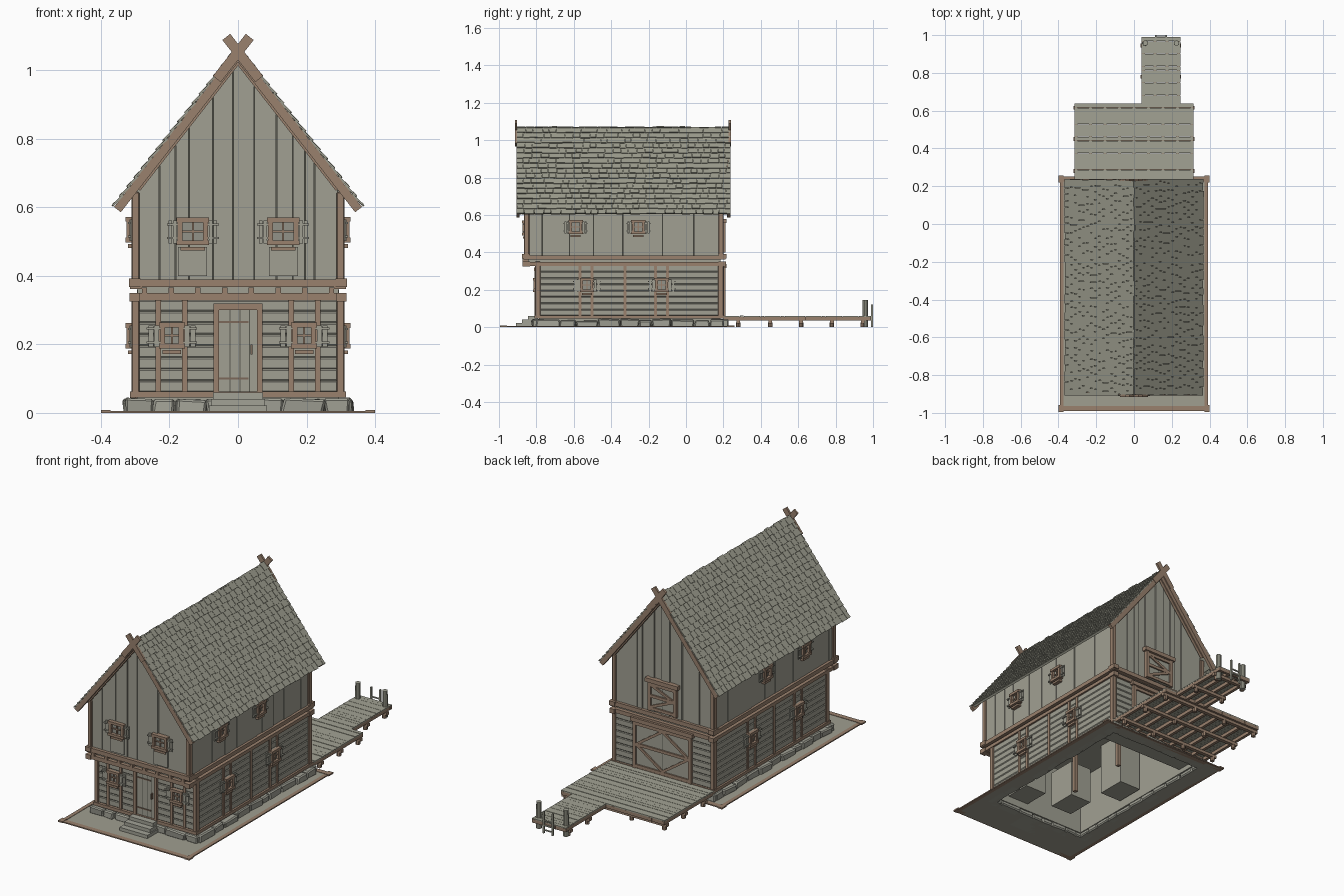
import bpy, bmesh, math, random
from mathutils import Matrix, Vector

random.seed(4)
if "Cube" in bpy.data.objects:
    bpy.data.objects.remove(bpy.data.objects["Cube"])


def material(name, r, g, b):
    m = bpy.data.materials.new(name)
    m.use_nodes = True
    m.diffuse_color = (r, g, b, 1)
    m.node_tree.nodes["Principled BSDF"].inputs["Base Color"].default_value = (r, g, b, 1)
    return m


WALL = material("weathered boards", .355, .35, .29)
TIMBER = material("brown timber", .32, .22, .155)
SHINGLE = material("grey shingle", .33, .33, .265)
SEAM = material("dark seam", .1, .1, .08)
STONE = material("pale stone", .36, .36, .305)
GROUND = material("ground", .35, .345, .28)
DECK = material("deck planks", .365, .365, .295)
IRON = material("rusty iron", .2, .14, .1)
GLASS = material("window glass", .29, .29, .25)
parts = {}
WORLD = Matrix()


def mesh_of(part, mat):
    return parts.setdefault(part, (bmesh.new(), mat))[0]


def solid(part, mat, m, size):
    return bmesh.ops.create_cube(mesh_of(part, mat), size=1, matrix=m @ Matrix.Diagonal((*size, 1)))["verts"]


def block(part, mat, x0, x1, y0, y1, z0, z1, frame=WORLD):
    m = frame @ Matrix.Translation(((x0 + x1) / 2, (y0 + y1) / 2, (z0 + z1) / 2))
    return solid(part, mat, m, (abs(x1 - x0), abs(y1 - y0), abs(z1 - z0)))


# Panel on a wall: u along the wall, o outwards
def panel(part, mat, frame, u0, u1, z0, z1, o0, o1):
    block(part, mat, u0, u1, -o0, -o1, z0, z1, frame)


def prism(part, mat, points, offset, frame=WORLD):
    bm = mesh_of(part, mat)
    a = [bm.verts.new(frame @ Vector(p)) for p in points]
    b = [bm.verts.new(frame @ (Vector(p) + Vector(offset))) for p in points]
    bm.faces.new(a)
    bm.faces.new(b[::-1])
    for i in range(len(a)):
        j = (i + 1) % len(a)
        bm.faces.new((a[i], b[i], b[j], a[j]))


def brace(part, mat, frame, u0, z0, u1, z1, width, out):
    m = frame @ Matrix.Translation(((u0 + u1) / 2, -out, (z0 + z1) / 2))
    m = m @ Matrix.Rotation(-math.atan2(z1 - z0, u1 - u0), 4, 'Y')
    solid(part, mat, m, (math.hypot(u1 - u0, z1 - z0), .01, width))


def wall_frame(deg, x, y):
    return Matrix.Translation((x, y, 0)) @ Matrix.Rotation(math.radians(deg), 4, 'Z')


LOW_FRONT, UP_FRONT = wall_frame(0, 0, -.785), wall_frame(0, 0, -.845)
BACK = wall_frame(180, 0, .185)
SIDES = [(1, wall_frame(90, .295, 0)), (-1, wall_frame(-90, -.295, 0))]


def roof_z(x):
    return 1.045 - 1.28 * abs(x)


def splits(a, b, lo, hi):
    cuts = [a]
    while cuts[-1] + hi < b:
        cuts.append(cuts[-1] + random.uniform(lo, hi))
    return list(zip(cuts, cuts[1:] + [b]))


# Horizontal siding with softly worn edges
def siding(frame, u0, u1, rows=8):
    h = .27 / rows
    for i in range(rows):
        z = .06 + i * h
        profile = [(u0, .004, z), (u0, -.008, z), (u0, -.011, z + .12 * h),
                   (u0, -.011, z + .88 * h), (u0, -.008, z + h), (u0, .004, z + h)]
        prism("log_siding", WALL, profile, (u1 - u0, 0, 0), frame)


def gable_boards(frame):
    for a, b in splits(-.293, .293, .022, .075):
        b -= .0025
        top = [(b, roof_z(b))] + ([(0, roof_z(0))] if a < 0 < b else []) + [(a, roof_z(a))]
        pts = [(x, .004, z) for x, z in [(a, .37), (b, .37)] + top]
        prism("vertical_boards", WALL, pts, (0, -random.uniform(.009, .017), 0), frame)


def window(frame, u, z, w=.068, h=.075, shutter=.03):
    x, y, f = w / 2, h / 2, .014
    panel("window_panes", GLASS, frame, u - x, u + x, z - y, z + y, 0, .016)
    for s in (-1, 1):
        panel("window_frames", TIMBER, frame, u + s * x, u + s * (x - f), z - y, z + y, 0, .03)
        panel("window_frames", TIMBER, frame, u - x - .004, u + x + .004, z + s * y, z + s * (y - f), 0, .033)
        for k in (0, 1):
            a = x + .003 + k * (shutter + .004) / 2
            panel("shutters", WALL, frame, u + s * a, u + s * (a + shutter / 2),
                  z - y + .004, z + y - .008, .014, .022 - k * .003)
        for k in (-1, 1):
            panel("shutter_straps", WALL, frame, u + s * x, u + s * (x + shutter + .01),
                  z + k * .02 - .003, z + k * .02 + .003, .018, .026)
    panel("window_frames", TIMBER, frame, u - .003, u + .003, z - y, z + y, 0, .022)
    panel("window_frames", TIMBER, frame, u - x, u + x, z - .003, z + .003, 0, .022)
    panel("window_frames", TIMBER, frame, u - x * .8, u + x * .8, z - y - .016, z - y - .005, 0, .026)


# Ground ring with log border
for s in (-1, 1):
    block("ground", GROUND, s * .29, s * .385, -.985, .24, 0, .004)
    block("ground_border", TIMBER, s * .372, s * .393, -.985, .24, 0, .006)
for y0, y1, edge in ((-.985, -.78, -.975), (.18, .24, .24)):
    block("ground", GROUND, -.29, .29, y0, y1, 0, .004)
    block("ground_border", TIMBER, -.39, .39, edge - .016, edge + .012, 0, .006)
    for s in (-1, 1):
        block("ground_border", TIMBER, s * .372, s * .4, edge - .02, edge + .018, 0, .008)

# Foundation stones
for frame, a, b in [(LOW_FRONT, -.325, .325), (BACK, -.325, .325), (SIDES[0][1], -.8, .2), (SIDES[1][1], -.2, .8)]:
    for u0, u1 in splits(a, b, .06, .13):
        d = random.uniform(.028, .042)
        for v in block("foundation_stones", STONE, u0, u1 - .002, .015, -d, 0, random.uniform(.038, .047), frame):
            v.co += Vector([random.uniform(-.006, .006), random.uniform(-.005, .005), -random.random() * .007 * (v.co.z > .02)])

# Hollow ground floor, solid upper storey
for s in (-1, 1):
    block("lower_wall_core", WALL, s * .275, s * .295, -.785, .185, .02, .36)
for y0, y1 in ((-.785, -.765), (.165, .185)):
    block("lower_wall_core", WALL, -.276, .276, y0, y1, .02, .36)
block("upper_floor", WALL, -.293, .293, -.845, .185, .345, .37)
outline = [(-.293, .37), (.293, .37), (.293, roof_z(.293)), (0, 1.04), (-.293, roof_z(.293))]
prism("upper_storey_core", SEAM, [(x, -.845, z) for x, z in outline], (0, 1.03, 0))
for x, y, h in ((-.2, -.35, .29), (-.09, -.62, .2), (.15, -.7, .16)):
    block("inside_crates", WALL, x - .065, x + .065, y - .08, y + .08, .06, .06 + h)
block("rear_floor", WALL, -.276, .276, .04, .166, .045, .055)
for y in (-.5, -.15):
    block("inside_posts", TIMBER, -.02, .0, y, y + .02, .05, .345)

# Wall cladding
for f in (LOW_FRONT, BACK):
    siding(f, -.295, .295)
for f in (UP_FRONT, BACK):
    gable_boards(f)
for s, f in SIDES:
    siding(f, s * -.785, s * .185)
    lo, hi = sorted((s * -.845, s * .185))
    for a, b in splits(lo, hi, .03, .09):
        panel("vertical_boards", WALL, f, a, b - .001, .37, .66, -.004, random.uniform(.005, .01))

# Timber frame
for s in (-1, 1):
    for y in (-.792, .187):
        block("corner_posts", TIMBER, s * .288, s * .311, y - .015, y + .015, .05, .35)
    for y in (-.852, .187):
        block("corner_posts", TIMBER, s * .288, s * .311, y - .014, y + .014, .37, .645)
    block("sill_beams", TIMBER, s * .28, s * .315, -.81, .205, .045, .062)
    block("floor_beams", TIMBER, s * .28, s * .314, -.865, .205, .328, .347)
    block("floor_beams", TIMBER, s * .28, s * .316, -.87, .21, .362, .384)
    for y in (-.855, .195):
        block("beam_ends", TIMBER, s * .285, s * .318, y - .022, y + .022, .368, .392)
        block("beam_ends", TIMBER, s * .287, s * .317, y - .02, y + .02, .325, .35)
for y in (-.797, .193):
    block("sill_beams", TIMBER, -.315, .315, y - .013, y + .013, .045, .062)
for y in (-.86, .195):
    block("floor_beams", TIMBER, -.315, .315, y - .013, y + .013, .367, .39)
    block("floor_beams", TIMBER, -.315, .315, y - .01, y + .01, .328, .35)
for i in range(8):
    u = -.273 + i * .078
    block("joist_ends", TIMBER, u - .008, u + .008, -.873, -.78, .348, .366)
for u in (-.233, -.155, .155, .233):
    panel("wall_studs", TIMBER, LOW_FRONT, u - .008, u + .008, .06, .33, 0, .017)
for s, f in SIDES:
    for y in (-.535, -.326, -.13):
        for d in ((0,) if y == -.326 else (-.032, .032)):
            panel("wall_studs", TIMBER, f, s * (y + d) - .008, s * (y + d) + .008, .06, .33, 0, .016)

# Windows
for s, f in SIDES:
    for y in (-.53, -.13):
        window(f, s * y, .225)
    for y in (-.59, -.255):
        window(f, s * y, .535, shutter=.02)
for s in (-1, 1):
    window(LOW_FRONT, s * .193, .226)
    window(UP_FRONT, s * .132, .53, .088, .08, .022)
    panel("window_aprons", WALL, UP_FRONT, s * .09, s * .175, .4, .485, 0, .02)

# Front door and steps
panel("front_door", WALL, LOW_FRONT, -.056, .056, .06, .31, 0, .014)
for u in (-.025, .005, .032):
    panel("door_seams", SEAM, LOW_FRONT, u, u + .003, .062, .3, .01, .015)
for s in (-1, 1):
    panel("door_frame", TIMBER, LOW_FRONT, s * .055, s * .071, .055, .32, 0, .026)
panel("door_frame", TIMBER, LOW_FRONT, -.071, .071, .3, .32, 0, .027)
for z in (.1, .265):
    panel("door_hinges", IRON, LOW_FRONT, -.055, .03, z - .003, z + .003, .012, .018)
panel("door_handle", IRON, LOW_FRONT, .036, .042, .17, .2, .012, .026)
for i in range(3):
    block("front_steps", STONE, -.085 + i * .006, .085 - i * .006, -.91 + i * .033, -.79, 0, .022 + i * .019)

# Back barn doors and loft hatch
for part, half, z0, z1, leaves in (("barn_door", .16, .06, .32, (-1, 1)), ("loft_hatch", .07, .4, .56, (1,))):
    mid = (z0 + z1) / 2
    panel(part, WALL, BACK, -half, half, z0, z1, 0, .016)
    panel(part + "_frame", TIMBER, BACK, -half - .03, half + .03, z1 - .004, z1 + .018, 0, .032)
    for s in (-1, 1):
        panel(part + "_frame", TIMBER, BACK, s * half, s * (half + .018), z0, z1, 0, .026)
    for z in (z0 + .012, mid, z1 - .016):
        panel(part + "_frame", TIMBER, BACK, -half, half, z - .008, z + .008, .014, .024)
    for s in leaves:
        u0, u1 = (0, s * half) if len(leaves) == 2 else (-half, half)
        brace(part + "_braces", TIMBER, BACK, u0, z0 + .02, u1, mid, .014, .018)
        brace(part + "_braces", TIMBER, BACK, u0, z1 - .02, u1, mid, .014, .018)
    panel(part + "_seam", SEAM, BACK, -.002, .002, z0, z1, .01, .017)

# Shingled roof over bargeboards, with crossed horns at the ridge ends
ANGLE, LENGTH, ROWS = math.atan(1.28), .585, 17
for turn in (0, math.pi):
    slope = Matrix.Translation((0, -.335, 1.066)) @ Matrix.Rotation(turn, 4, 'Z') @ Matrix.Rotation(ANGLE, 4, 'Y')
    block("roof_underlay", SHINGLE, 0, LENGTH - .01, -.56, .56, -.014, -.002, slope)
    step = LENGTH / ROWS
    for r in range(ROWS):
        for a, b in splits(-.573 + random.random() * .004, .573, .03, .055):
            drop = random.uniform(-.003, .003)
            m = slope @ Matrix.Translation(((r + .45) * step + drop, (a + b) / 2, .002)) @ Matrix.Rotation(-.14, 4, 'Y')
            solid("roof_shingles", SHINGLE, m, (step * 1.25, b - a - .002, .006))
    for y in (-.563, .563):
        block("bargeboards", TIMBER, .0, LENGTH + .004, y - .009, y + .009, -.026, -.001, slope)
        block("bargeboard_inner", TIMBER, .03, LENGTH - .08, y * .97 - .008, y * .97 + .008, -.032, -.02, slope)
        y = y * 1.015 + (.003 if turn else -.003)
        block("ridge_horns", TIMBER, -.046, .11, y - .006, y + .006, -.022, .007, slope)

# Dock deck, beams and piles
for x0, x1, y0, y1 in ((-.315, .315, .2, .638), (.04, .245, .638, .99)):
    n = round((y1 - y0) / .022)
    for i in range(n):
        y = y0 + i * (y1 - y0) / n
        block("dock_planks", DECK, x0, x1, y, y + .021, .054, .06 + random.uniform(-.001, .001))
    count = 9 if x0 < 0 else 4
    for i in range(count):
        x = x0 + .009 + i * (x1 - x0 - .018) / (count - 1)
        block("dock_joists", TIMBER, x - .008, x + .008, y0, y1, .036, .055)
    block("dock_end_beams", TIMBER, x0, x1, y1 - .014, y1 - .001, .036, .054)
for y, x0, x1 in ((.28, -.3, .3), (.45, -.3, .3), (.615, -.3, .3), (.78, .055, .23), (.945, .055, .23)):
    block("dock_cross_beams", TIMBER, x0 - .02, x1 + .02, y - .01, y + .01, .02, .037)
    for k in range(4 if x0 < 0 else 2):
        x = x0 + k * (x1 - x0) / (3 if x0 < 0 else 1)
        m = Matrix.Translation((x, y, .012))
        bmesh.ops.create_cone(mesh_of("dock_piles", TIMBER), cap_ends=True, segments=8,
                              radius1=.012, radius2=.012, depth=.024, matrix=m)
for x in (.06, .225):
    bmesh.ops.create_cone(mesh_of("mooring_posts", DECK), cap_ends=True, segments=10, radius1=.015, radius2=.014,
                          depth=.145, matrix=Matrix.Translation((x, .958, .0725)))
for x in (.115, .17):
    block("dock_ladder", DECK, x - .004, x + .004, .99, 1.0, 0, .12)
for z in (.015, .04, .065):
    block("dock_ladder", DECK, .115, .17, .992, .998, z, z + .006)

# Turn every part into an object
for name, (bm, mat) in parts.items():
    bmesh.ops.recalc_face_normals(bm, faces=bm.faces[:])
    mesh = bpy.data.meshes.new(name)
    bm.to_mesh(mesh)
    bm.free()
    mesh.materials.append(mat)
    obj = bpy.data.objects.new(name, mesh)
    bpy.context.collection.objects.link(obj)
    if name in ("foundation_stones", "corner_posts"):
        bevel = obj.modifiers.new("worn edges", 'BEVEL')
        bevel.width = .006 if name == "foundation_stones" else .003
        bevel.segments = 1
